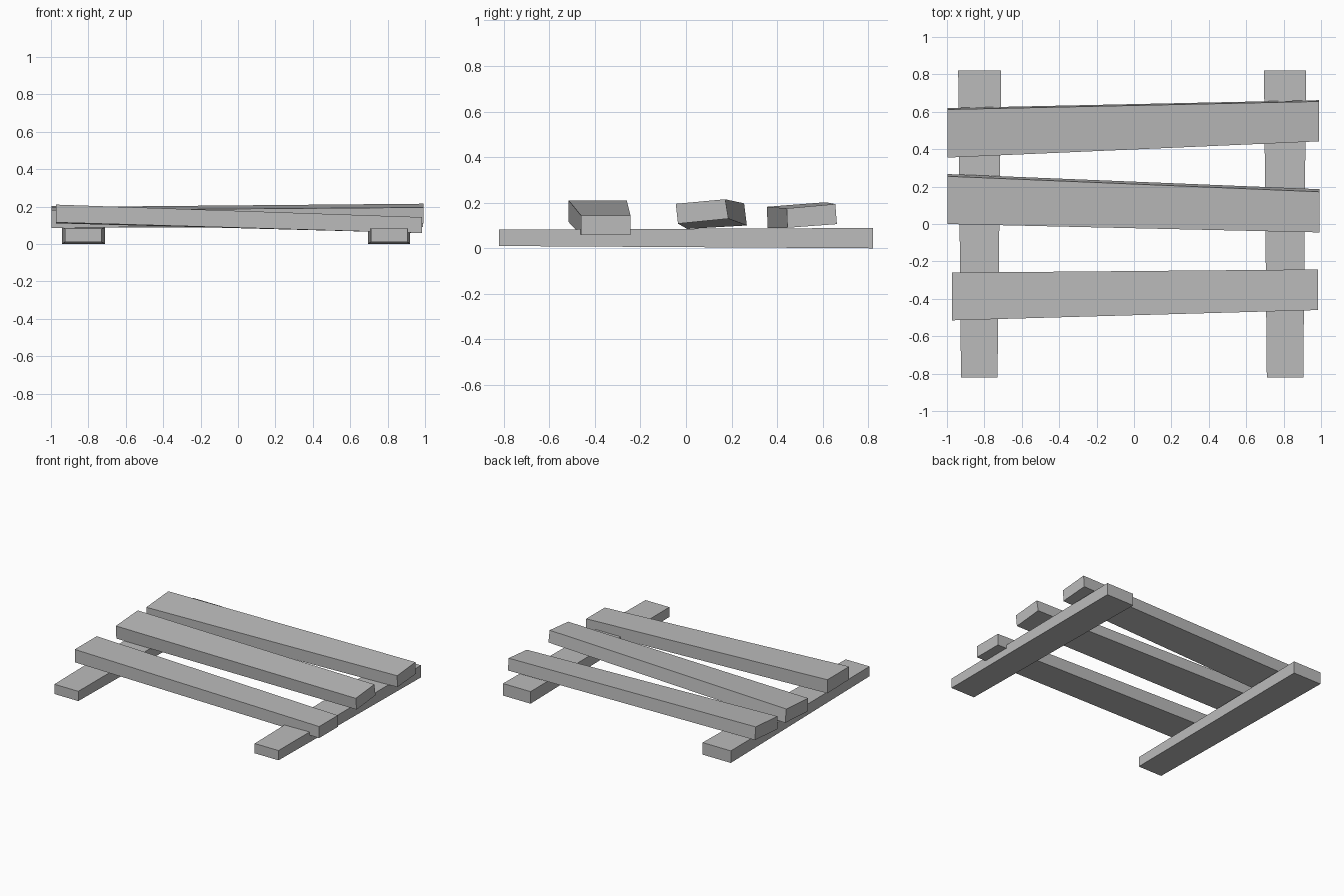
import bpy
import bmesh
from mathutils import Vector

cube = bpy.data.objects.get("Cube")
if cube:
    bpy.data.objects.remove(cube, do_unlink=True)

grey = bpy.data.materials.new("weathered_grey")
grey.use_nodes = True
colour = (0.5, 0.5, 0.5, 1)
grey.diffuse_color = colour
grey.node_tree.nodes["Principled BSDF"].inputs["Base Color"].default_value = colour


def board(name, start, end):
    """Tapered board spanning two four-cornered end profiles."""
    bm = bmesh.new()
    a = [bm.verts.new(Vector(p)) for p in start]
    b = [bm.verts.new(Vector(p)) for p in end]
    bm.faces.new(a)
    bm.faces.new(b)
    for i in range(4):
        j = (i + 1) % 4
        bm.faces.new((a[i], a[j], b[j], b[i]))
    bmesh.ops.recalc_face_normals(bm, faces=bm.faces)
    mesh = bpy.data.meshes.new(name)
    bm.to_mesh(mesh)
    bm.free()
    mesh.materials.append(grey)
    bpy.context.collection.objects.link(bpy.data.objects.new(name, mesh))


def plank(name, x0, profile0, x1, profile1):
    board(name, [(x0, y, z) for y, z in profile0], [(x1, y, z) for y, z in profile1])


def rail(name, front, back):
    def end(y, xs, low, high):
        return [(xs[0], y, low), (xs[1], y, low), (xs[1], y, high), (xs[0], y, high)]
    board(name, end(-0.82, front, 0.01, 0.082), end(0.82, back, 0, 0.089))


# Two ground rails, wider at the back
rail("right_rail", (-0.925, -0.73), (-0.94, -0.71))
rail("left_rail", (0.71, 0.905), (0.695, 0.92))

# Three crooked planks: (y, z) corners of each end
plank("front_plank",
      -0.972, [(-0.515, 0.115), (-0.26, 0.11), (-0.26, 0.21), (-0.515, 0.21)],
      0.985, [(-0.46, 0.058), (-0.243, 0.058), (-0.243, 0.143), (-0.46, 0.143)])
plank("middle_plank",
      -0.997, [(0.005, 0.085), (0.267, 0.1), (0.255, 0.197), (0, 0.18)],
      0.993, [(-0.035, 0.108), (0.186, 0.13), (0.172, 0.215), (-0.045, 0.195)])
plank("back_plank",
      -0.997, [(0.358, 0.088), (0.62, 0.108), (0.612, 0.202), (0.355, 0.182)],
      0.99, [(0.445, 0.09), (0.662, 0.106), (0.655, 0.194), (0.442, 0.175)])
